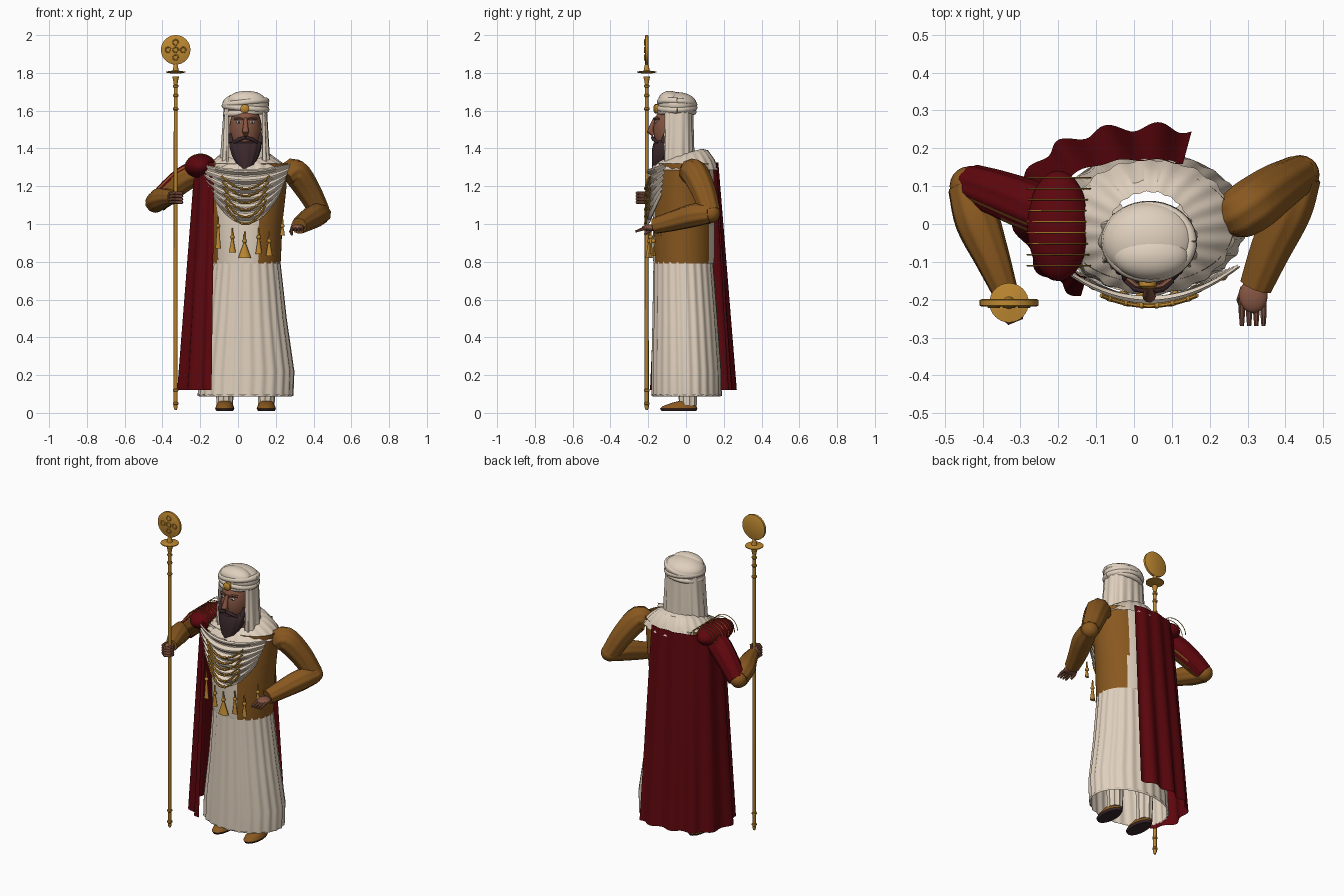
import bpy, bmesh
from math import sin, cos, pi, tau
from mathutils import Vector, Matrix

if bpy.data.objects.get("Cube"):
    bpy.data.objects.remove(bpy.data.objects["Cube"])


def material(name, *rgb):
    m = bpy.data.materials.new(name)
    m.use_nodes = True
    m.diffuse_color = (*rgb, 1)
    m.node_tree.nodes["Principled BSDF"].inputs["Base Color"].default_value = (*rgb, 1)
    return m


CREAM = material("cream cloth", .74, .63, .51)
RED = material("deep red cloth", .11, .002, .004)
BROWN = material("brown leather", .25, .098, .014)
GOLD = material("gold", .52, .25, .03)
SKIN = material("skin", .24, .092, .055)
DARK = material("dark beard", .045, .022, .026)
WHITE = material("eye white", .8, .78, .74)
made = []


def finish(name, bm, mats, rule=None):
    bmesh.ops.recalc_face_normals(bm, faces=bm.faces)
    me = bpy.data.meshes.new(name)
    bm.to_mesh(me)
    bm.free()
    for m in mats:
        me.materials.append(m)
    if rule:
        for p in me.polygons:
            p.material_index = rule(p)
    ob = bpy.data.objects.new(name, me)
    bpy.context.collection.objects.link(ob)
    made.append(ob)
    return ob


def skin_rings(name, rings, mats, closed=True, caps=True, rule=None):
    """Join rows of points into one surface."""
    bm = bmesh.new()
    rows = [[bm.verts.new(p) for p in r] for r in rings]
    n = len(rows[0])
    for a, b in zip(rows, rows[1:]):
        for i in range(n if closed else n - 1):
            j = (i + 1) % n
            bm.faces.new((a[i], a[j], b[j], b[i]))
    if closed and caps:
        bm.faces.new(rows[0])
        bm.faces.new(rows[-1])
    return finish(name, bm, mats, rule)


def loft(name, rings, *mats, sides=24, pleats=0, amp=0, caps=True, rule=None):
    """Stack of ellipses: z, cx, cy, rx, ry and optional tilt toward the back."""
    rows = []
    for z, cx, cy, rx, ry, *tilt in rings:
        row = []
        for i in range(sides):
            a = tau * i / sides
            k = 1 + amp * sin(pleats * a)
            row.append((cx + rx * k * cos(a), cy + ry * k * sin(a), z + (tilt[0] * sin(a) if tilt else 0)))
        rows.append(row)
    return skin_rings(name, rows, mats, caps=caps, rule=rule)


def tube(name, pts, radii, *mats, sides=10, flutes=0, amp=0, rule=None):
    """Sweep a circle along points with carried-over frames."""
    pts = [Vector(p) for p in pts]
    if not isinstance(radii, (list, tuple)):
        radii = [radii] * len(pts)
    side, rows = Vector((.3, .5, .8)), []
    for i, p in enumerate(pts):
        t = (pts[min(i + 1, len(pts) - 1)] - pts[max(i - 1, 0)]).normalized()
        side = (side - t * side.dot(t)).normalized()
        up = t.cross(side)
        rows.append([p + (side * cos(a) + up * sin(a)) * radii[i] * (1 + amp * sin(flutes * a))
                     for a in (tau * k / sides for k in range(sides))])
    return skin_rings(name, rows, mats, rule=rule)


def ball(name, c, r, mat, seg=20):
    bm = bmesh.new()
    mtx = Matrix.Translation(c) @ Matrix.Diagonal((*r, 1))
    bmesh.ops.create_uvsphere(bm, u_segments=seg, v_segments=seg // 2 + 2, radius=1, matrix=mtx)
    return finish(name, bm, [mat])


def spline(pts, n):
    """Smooth curve through points."""
    p = [Vector(q) for q in pts]
    p = [2 * p[0] - p[1]] + p + [2 * p[-1] - p[-2]]
    out = []
    for k in range(n):
        s = k / (n - 1) * (len(p) - 3)
        i = min(int(s), len(p) - 4)
        t, (a, b, c, d) = s - i, p[i:i + 4]
        out.append((2 * b + (c - a) * t + (2 * a - 5 * b + 4 * c - d) * t * t
                    + (3 * b - a - 3 * c + d) * t ** 3) / 2)
    return out


def sheet(name, top, bottom, z0, z1, mat, folds, amp, rows=6, n=90):
    """Hanging cloth between two plan curves."""
    a, b = spline(top, n), spline(bottom, n)
    grid = []
    for r in range(rows + 1):
        t = r / rows
        line = [p.lerp(q, t) for p, q in zip(a, b)]
        mid = Vector((0.03, 0))
        grid.append([(*(p + (p - mid).normalized() * amp * (.4 + t) * sin(folds * tau * i / n)), z0 + (z1 - z0) * t)
                     for i, p in enumerate(line)])
    return skin_rings(name, grid, [mat], closed=False)


# Pleated skirt, torso with open vest, legs and shoes
loft("skirt", [(.09, .04, .003, .25, .184), (.22, .045, .002, .25, .183), (.5, .045, -.005, .21, .17),
               (.82, .045, -.015, .175, .155)], CREAM, sides=144, pleats=24, amp=.018, caps=False)
loft("skirt_hem", [(.088, .04, .003, .246, .18), (.1, .04, .003, .252, .187)], CREAM, sides=72, caps=False)
loft("vest_torso", [(.79, .045, -.012, .18, .16), (.81, .045, -.012, .182, .162), (1.0, .045, -.012, .19, .164),
                    (1.18, .04, -.01, .215, .162), (1.32, .04, -.005, .225, .15)], BROWN, CREAM, sides=72, caps=False,
     rule=lambda p: 1 if -.11 < p.center.x < (.11 if p.center.y < 0 else .145) else 0)
for side, x in (("right", -.07), ("left", .15)):
    loft(side + "_trouser", [(.04, x, .01, .042, .045), (.3, x, .01, .05, .055)], CREAM, sides=40, pleats=10, amp=.06)
    loft(side + "_sole", [(.01, x, -.038, .044, .092), (.022, x, -.038, .051, .099)], DARK)
    loft(side + "_shoe", [(.022, x, -.038, .05, .098), (.035, x, -.035, .047, .09),
                          (.055, x, -.015, .036, .055), (.065, x, .005, .028, .035)], BROWN)

# Shoulder collar
loft("collar", [(1.37, .04, -.02, .108, .105, .028), (1.36, .04, -.015, .14, .13, .03), (1.325, .045, -.01, .185, .16, .015),
                (1.285, .045, -.008, .222, .178, 0)], CREAM, sides=120, pleats=20, amp=.02, caps=False)


def cowl(u, v, lift=0):
    y = -.2 + .09 * u * u * (1 - .25 * v) - lift
    return Vector((.04 + .24 * u * (1 - .25 * v), y, 1.32 - .17 * v - (1 - u * u) * (.03 + .12 * v)))


# Draped cowl with swagged folds, and gold chains over it
drape = []
for r in range(37):
    v = r / 36
    drape.append([cowl(k / 15, v, .012 * sin(v * 6 * tau) * (1 - .5 * abs(k / 15))) for k in range(-15, 16)])
skin_rings("draped_cowl", drape, [CREAM], closed=False)
for i in range(6):
    v = .36 + .128 * i
    line = [cowl(k / 12 * .58, v, .016) + Vector((0, 0, .045 * (k / 12) ** 2)) for k in range(-12, 13)]
    tube("chain", line, .006, GOLD, sides=6)
    for k in range(2, 24, 4):
        ball("chain_bead", line[k], (.008, .008, .008), GOLD, 8)
for x, top, low, r in ((-.105, 1.0, .87, .016), (-.03, .94, .85, .018), (.035, .92, .82, .034),
                       (.11, .94, .84, .018), (.165, .92, .83, .018), (.235, 1.0, .94, .013)):
    y = -.195 + 1.5 * (x - .04) ** 2
    loft("pendant", [(low, x, y, r, r * .6), (low + .02, x, y, r * .8, r * .5), (top - .02, x, y, .006, .006),
                     (top + .04, x, y, .004, .004)], GOLD, sides=10)
    ball("pendant_bead", (x, y, top - .01), (.012, .012, .012), GOLD, 10)

# Cape over the right side and back
sheet("cape", [(-.125, -.14), (-.18, -.11), (-.225, -.01), (-.2, .1), (-.1, .155), (.02, .17), (.13, .16)],
      [(-.14, -.19), (-.24, -.13), (-.31, 0), (-.26, .16), (-.15, .23), (0, .257), (.155, .25)],
      1.325, .12, RED, 7, .009)

# Head
ball("head", (.04, -.07, 1.5), (.086, .103, .14), SKIN, 28)
loft("neck", [(1.27, .04, -.04, .06, .06), (1.42, .04, -.05, .055, .06)], SKIN)
tube("nose", [(.04, -.165, 1.56), (.04, -.18, 1.52), (.04, -.19, 1.49), (.04, -.17, 1.472)],
     [.009, .013, .018, .012], SKIN)
loft("beard", [(1.265, .04, -.168, .008, .01), (1.31, .04, -.15, .042, .03), (1.36, .04, -.125, .07, .055),
               (1.4, .04, -.112, .082, .066), (1.43, .04, -.1, .085, .07), (1.445, .04, -.085, .084, .06)],
     DARK, sides=48, pleats=12, amp=.03)
for s in (-1, 1):
    X = .04 + s * .035
    tube("moustache", [(.04, -.178, 1.458), (X, -.17, 1.448), (.04 + s * .062, -.15, 1.43)], [.008, .01, .006], DARK)
    tube("sideburn", [(.04 + s * .075, -.12, 1.43), (.04 + s * .082, -.11, 1.48)], [.016, .007], DARK)
    ball("eye", (X, -.16, 1.54), (.015, .006, .007), WHITE, 12)
    ball("pupil", (X, -.165, 1.54), (.005, .003, .005), DARK, 10)
    tube("brow", [(.04 + s * .015, -.166, 1.556), (X, -.162, 1.562), (.04 + s * .058, -.144, 1.556)], .007, SKIN, sides=6)

# Headcloth and wrapped turban
sheet("headcloth", [(-.05, -.115), (-.07, -.08), (-.07, -.01), (-.03, .025), (.04, .037), (.11, .025), (.148, -.01),
                    (.148, -.08), (.13, -.115)],
      [(-.05, -.12), (-.083, -.09), (-.09, -.01), (-.04, .03), (.04, .042), (.12, .03), (.162, -.01),
       (.162, -.09), (.13, -.12)], 1.62, 1.32, CREAM, 12, .004)
ball("turban_crown", (.04, -.045, 1.632), (.124, .102, .066), CREAM, 32)
ball("turban_front_fold", (.045, -.085, 1.655), (.1, .062, .05), CREAM, 28)
for z, tilt, roll, rx in ((1.592, .002, .008, .104), (1.615, .002, -.01, .11), (1.64, -.006, .012, .109)):
    tube("turban_wrap", [(.04 + rx * cos(a), -.047 + rx * .83 * sin(a), z + tilt * sin(a) + roll * cos(a))
                         for a in (tau * k / 40 for k in range(41))], .017, CREAM)
tube("turban_jewel", [(.036, -.14, 1.61), (.036, -.164, 1.61), (.036, -.172, 1.61)], [.024, .024, .014], GOLD, sides=16)


def limb(name, pts, radii, *mats, rule=None):
    path = spline(pts, 13)
    rad = [v.x for v in spline([(r, 0) for r in radii], 13)]
    tube(name, path, rad, *mats, sides=36, flutes=9, amp=.04, rule=rule)


# Left arm, hand on hip
limb("left_upper_sleeve", [(.255, .02, 1.25), (.3, .04, 1.275), (.37, .09, 1.18), (.435, .13, 1.06)],
     [.055, .07, .064, .052], BROWN)
ball("left_elbow", (.438, .13, 1.055), (.052, .052, .05), BROWN)
limb("left_forearm_sleeve", [(.445, .13, 1.055), (.41, .04, 1.045), (.36, -.07, 1.015), (.322, -.165, .99)],
     [.05, .06, .052, .042], BROWN)
ball("left_palm", (.315, -.19, .98), (.038, .045, .018), SKIN)
for k in range(4):
    x = .285 + .019 * k
    tube("left_finger", [(x, -.2, .978), (x, -.235, .972), (x, -.268, .96)], [.009, .009, .006], SKIN, sides=8)
tube("left_thumb", [(.29, -.17, .98), (.28, -.2, .96), (.285, -.22, .945)], [.01, .01, .007], SKIN, sides=8)

# Right arm, red over the back of a brown sleeve
limb("right_upper_sleeve", [(-.19, .01, 1.28), (-.27, .045, 1.25), (-.36, .08, 1.18), (-.43, .105, 1.11)],
     [.06, .066, .06, .052], BROWN, RED, rule=lambda p: 1 if p.normal.y > -.6 and p.normal.z > -.75 else 0)
ball("right_elbow", (-.437, .1, 1.11), (.05, .052, .05), BROWN)
limb("right_forearm_sleeve", [(-.442, .1, 1.11), (-.415, .01, 1.13), (-.375, -.09, 1.14), (-.342, -.175, 1.14)],
     [.05, .058, .046, .034], BROWN)
ball("right_palm", (-.34, -.2, 1.14), (.03, .035, .032), SKIN)
for k in range(4):
    z = 1.115 + .016 * k
    tube("right_finger", [(-.36, -.2, z), (-.358, -.235, z), (-.33, -.258, z), (-.3, -.245, z), (-.298, -.22, z)],
         .009, SKIN, sides=8)

# Red shoulder cap with gold wires
ball("shoulder_cap", (-.2, -.005, 1.305), (.082, .146, .064), RED, 32)
for k in range(9):
    y = -.11 + .029 * k
    tube("cap_wire", [(-.198 + .084 * cos(a), y, 1.295 + .076 * sin(a)) for a in (pi * j / 16 for j in range(17))],
         .0022, GOLD, sides=5)

# Staff with collar plate and round head
SX, SY = -.33, -.208
loft("staff_shaft", [(z, SX, SY, r, r) for z, r in ((.015, .006), (.03, .011), (1.74, .01), (1.755, .012), (1.78, .018))],
     GOLD, sides=12)
for z in (.05, .12, 1.61, 1.68, 1.73):
    loft("staff_ring", [(z + d, SX, SY, r, r) for d, r in ((-.008, .011), (-.004, .015), (.004, .015), (.008, .011))],
         GOLD, sides=12)
loft("staff_plate", [(z, SX, SY, r, r) for z, r in ((1.798, .03), (1.802, .052), (1.807, .052), (1.812, .016), (1.85, .009))],
     GOLD, sides=32)
HEAD = Vector((SX, SY, 1.922))
tube("staff_head", [HEAD + Vector((0, d, 0)) for d in (-.01, -.007, .007, .01)], [.072, .078, .078, .072], GOLD, sides=40)
for dx, dz in ((0, 0), (.04, 0), (-.04, 0), (0, .04), (0, -.04)):
    c = HEAD + Vector((dx, -.011, dz))
    tube("head_ring", [c + Vector((.014 * cos(a), 0, .014 * sin(a))) for a in (tau * k / 16 for k in range(17))],
         .003, GOLD, sides=6)

# Smooth shading with sharp edges kept
bpy.ops.object.select_all(action="DESELECT")
for ob in made:
    ob.select_set(True)
bpy.context.view_layer.objects.active = made[0]
bpy.ops.object.shade_smooth_by_angle(angle=.7)
